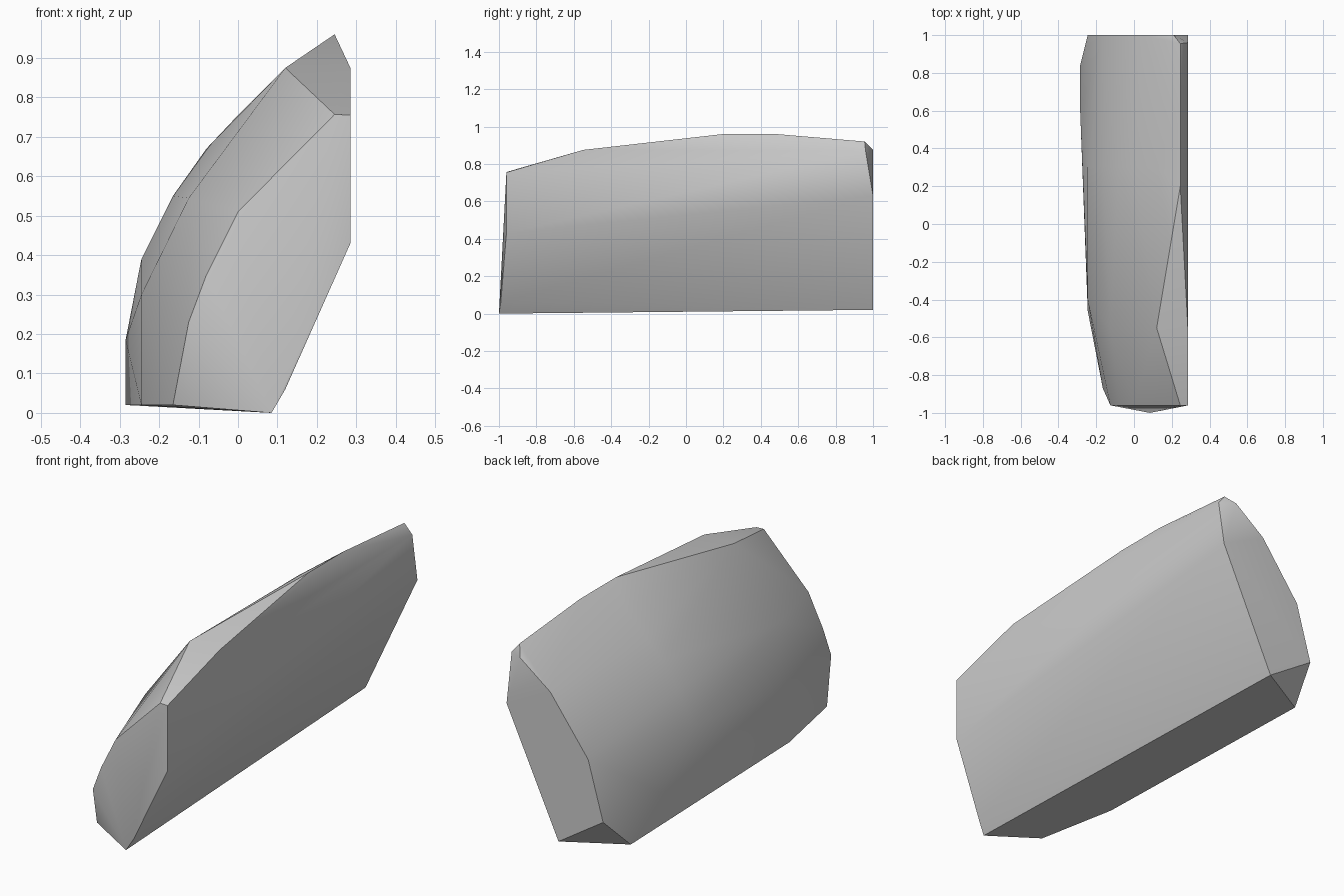
import bpy
import bmesh
import math

default_cube = bpy.data.objects.get("Cube")
if default_cube:
    bpy.data.objects.remove(default_cube, do_unlink=True)


def make_material(name, colour):
    material = bpy.data.materials.new(name)
    material.use_nodes = True
    material.diffuse_color = colour
    shader = material.node_tree.nodes["Principled BSDF"]
    shader.inputs["Base Color"].default_value = colour
    return material


def add_section(mesh, y_position, profile):
    """Place one cross-section of (x, z) corners along the length."""
    for x, z in profile:
        mesh.verts.new((x, y_position, z))


def add_corners(mesh, corners):
    """Place single corners that lie between the sections."""
    for corner in corners:
        mesh.verts.new(corner)


shell = bmesh.new()

# Front end face, with its toe and its rounded lower corner
add_section(shell, -.96, [(-.125, .23), (-.08, .35), (0, .51),
                          (.245, .757), (.285, .755), (.285, .43)])
add_corners(shell, [(.085, -1, 0), (.12, -.99, .06), (-.165, -.87, .02)])

# Shoulder behind the front face
add_section(shell, -.55, [(.285, .875), (.12, .875), (0, .715), (-.125, .545)])
add_corners(shell, [(-.245, -.4, .3), (-.245, -.46, .02)])

# Widest part of the curved side, and the top ridge
add_section(shell, .3, [(-.245, .39), (-.165, .55), (-.08, .67),
                        (0, .755), (.12, .875)])
add_corners(shell, [(.245, .2, .96), (.245, .48, .96), (-.285, .6, .185)])

# Back end face, with its clipped upper and lower corners
add_section(shell, 1, [(0, .02), (-.245, .18), (-.163, .47),
                       (.045, .75), (.21, .875), (.285, .63)])
add_corners(shell, [(.245, .955, .92), (.285, .96, .87), (-.285, .84, .02)])

# Skin the sections as one closed convex block and merge its flat areas
result = bmesh.ops.convex_hull(shell, input=shell.verts)
unused = {item for item in result["geom_interior"] + result["geom_unused"]
          if isinstance(item, bmesh.types.BMVert)}
bmesh.ops.delete(shell, geom=list(unused), context="VERTS")
bmesh.ops.dissolve_limit(shell, angle_limit=math.radians(1),
                         verts=shell.verts, edges=shell.edges)
bmesh.ops.recalc_face_normals(shell, faces=shell.faces)

block_mesh = bpy.data.meshes.new("curved_block")
shell.to_mesh(block_mesh)
shell.free()
block = bpy.data.objects.new("curved_block", block_mesh)
bpy.context.collection.objects.link(block)
block_mesh.materials.append(make_material("light grey", (.6, .6, .6, 1)))

# Smooth curved side with crisp end edges
bpy.ops.object.select_all(action="DESELECT")
block.select_set(True)
bpy.context.view_layer.objects.active = block
bpy.ops.object.shade_smooth_by_angle(angle=math.radians(30))
